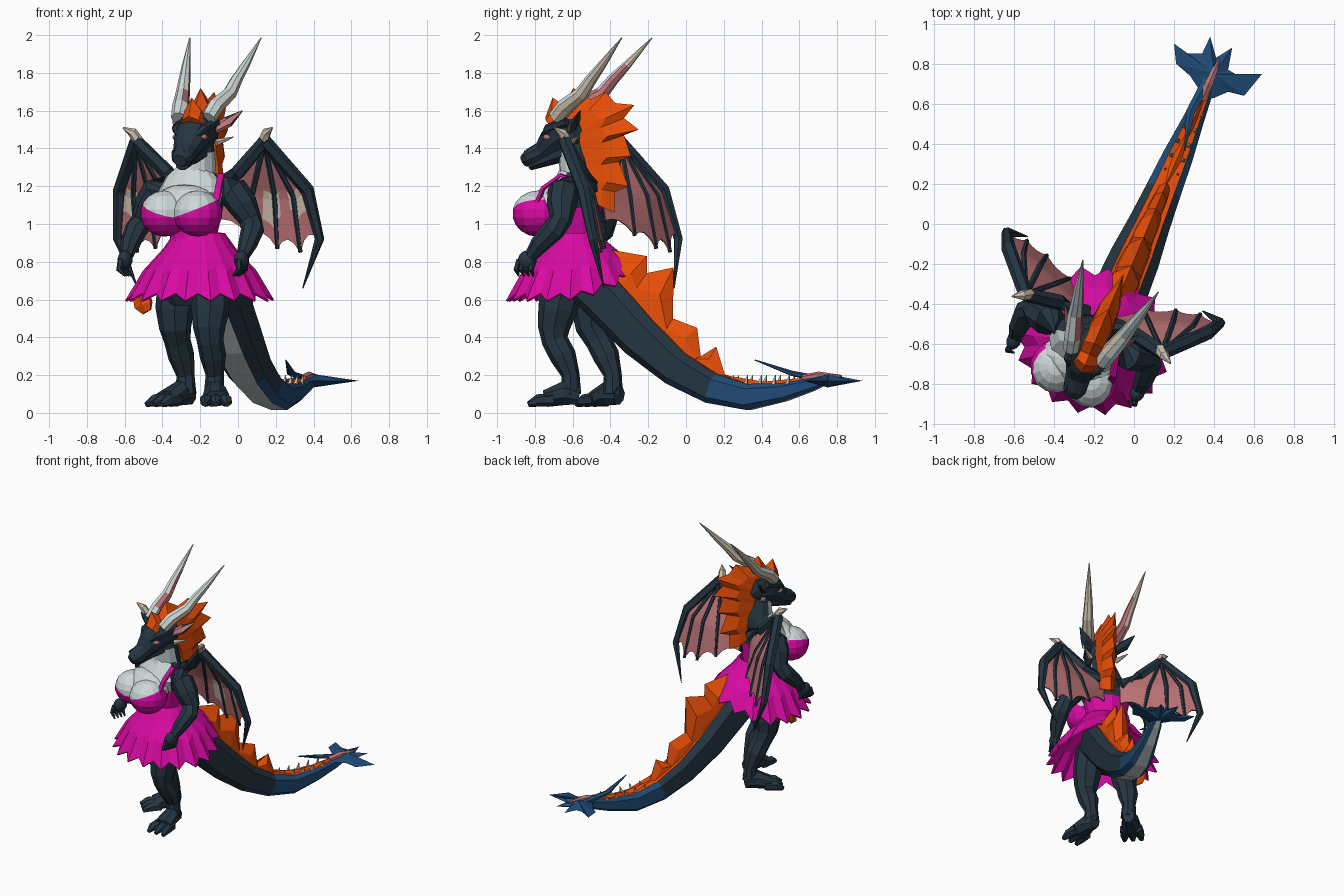
import bpy, bmesh, math
from mathutils import Vector, Matrix

if "Cube" in bpy.data.objects:
    bpy.data.objects.remove(bpy.data.objects["Cube"])

ORIGIN, TURN = (-.235, -.58, 0), math.radians(-23)
HEAD_X, TAIL_X = .03, .06


def material(name, red, green, blue):
    mat = bpy.data.materials.new(name)
    mat.use_nodes = True
    colour = (red, green, blue, 1)
    mat.diffuse_color = colour
    mat.node_tree.nodes["Principled BSDF"].inputs["Base Color"].default_value = colour
    return mat


NAVY = material("dark navy hide", .018, .036, .053)
BLUE = material("blue hide", .014, .07, .18)
PALE = material("pale belly", .62, .69, .69)
MAGENTA = material("magenta cloth", .68, .003, .36)
ORANGE = material("orange mane", .8, .075, .002)
PINK = material("pink membrane", .5, .17, .18)
CREAM = material("cream horn", .62, .53, .42)


def finish(name, bm, mats, rule=None, turned=True):
    """Turn a bmesh into a placed object; rule picks the material of each face."""
    bmesh.ops.recalc_face_normals(bm, faces=bm.faces)
    if rule:
        for face in bm.faces:
            face.material_index = rule(face.calc_center_median(), face.normal)
    mesh = bpy.data.meshes.new(name)
    bm.to_mesh(mesh)
    bm.free()
    for mat in mats:
        mesh.materials.append(mat)
    obj = bpy.data.objects.new(name, mesh)
    bpy.context.collection.objects.link(obj)
    if turned:
        obj.location, obj.rotation_euler = ORIGIN, (0, 0, TURN)
    return obj


def thicken(obj, thickness, material_shift=0):
    solid = obj.modifiers.new("thickness", "SOLIDIFY")
    solid.thickness, solid.offset = thickness, 0
    solid.material_offset = material_shift


def bridge(bm, rows, closed=True):
    count = len(rows[0])
    for low, high in zip(rows, rows[1:]):
        for i in range(count if closed else count - 1):
            j = (i + 1) % count
            bm.faces.new((low[i], low[j], high[j], high[i]))


def tube(name, path, mats, sides=8, rule=None, power=1):
    """Loft rings along points given as x, y, z, radius[, second radius]; low power squares them."""
    bm, rows = bmesh.new(), []
    spots = [Vector(p[:3]) for p in path]
    bend = lambda value: math.copysign(abs(value) ** power, value)
    for i, spot in enumerate(spots):
        along = (spots[min(i + 1, len(spots) - 1)] - spots[max(i - 1, 0)]).normalized()
        side = Vector((1, 0, 0)) if abs(along.x) < .8 else Vector((0, 1, 0))
        side = (side - along * side.dot(along)).normalized()
        other = along.cross(side)
        wide, deep = path[i][3], path[i][-1]
        angles = [math.tau * (k + .5) / sides for k in range(sides)]
        rows.append([bm.verts.new(spot + side * wide * bend(math.cos(a)) + other * deep * bend(math.sin(a)))
                     for a in angles])
    bridge(bm, rows)
    bm.faces.new(rows[0])
    bm.faces.new(rows[-1])
    finish(name, bm, mats, rule)


def flip(side, points, shift=0):
    return [(side * p[0] + shift, *p[1:]) for p in points]


def ball(name, centre, size, mats, rule=None, cut=None):
    bm = bmesh.new()
    place = Matrix.Translation(centre) @ Matrix.Diagonal((*size, 1))
    bmesh.ops.create_uvsphere(bm, u_segments=14, v_segments=9, radius=1, matrix=place)
    if cut:
        bmesh.ops.bisect_plane(bm, geom=bm.verts[:] + bm.edges[:] + bm.faces[:],
                               plane_co=cut[0], plane_no=cut[1])
    finish(name, bm, mats, rule)


def crest(name, outer, inner, x, start, end):
    """Jagged ridge with a thin outer edge and a thick root."""
    bm, rows = bmesh.new(), []
    for i, (tip, root) in enumerate(zip(outer, inner)):
        half = start + (end - start) * i / (len(outer) - 1)
        mid = [(a + b) / 2 for a, b in zip(tip, root)]
        section = [(-half, *root), (-half * .8, *mid), (0, *tip), (half * .8, *mid), (half, *root)]
        rows.append([bm.verts.new((x + sx, y, z)) for sx, y, z in section])
    bridge(bm, rows)
    bm.faces.new(rows[0])
    bm.faces.new(rows[-1])
    finish(name, bm, [ORANGE])


# Torso, bodice and neck
def torso_rule(centre, normal):
    if .84 < centre.z < 1.08:
        return 1
    return 2 if centre.z > 1.08 and normal.y < -.2 else 0


tube("torso", [(0, .03, .58, .15, .13), (0, .02, .68, .2, .18), (0, .01, .84, .16, .15),
               (0, 0, .93, .125, .13), (0, 0, 1.08, .16, .13), (0, -.02, 1.16, .19, .14),
               (0, .01, 1.23, .16, .11), (.01, .02, 1.29, .1, .1)],
     [NAVY, MAGENTA, PALE], 14, torso_rule)
tube("neck", [(0, .01, 1.18, .14, .12), (.01, .02, 1.28, .105), (HEAD_X, 0, 1.39, .085), (HEAD_X, 0, 1.48, .07)],
     [NAVY, PALE], 12, lambda c, n: int(n.y < .3 * n.x and c.z < 1.42))


def bodice_part(name, centre, size, slope):
    neckline = Vector((0, -.22, 1.045))
    upward = Vector((slope, -.2, 1)).normalized()
    ball(name, centre, size, [MAGENTA, PALE],
         lambda c, n: int((c - neckline).dot(upward) > 0), (neckline, upward))


bodice_part("chest", (0, -.12, 1.09), (.19, .125, .12), 0)
bodice_part("left_breast", (.1, -.18, 1.055), (.132, .135, .122), -.35)
bodice_part("right_breast", (-.09, -.18, 1.055), (.132, .135, .122), .35)
tube("shoulder_strap", [(.19, -.16, 1.08, .024, .012), (.19, -.11, 1.19, .024, .012),
                        (.165, -.02, 1.26, .024, .012), (.15, .1, 1.2, .024, .012)], [MAGENTA], 4)

# Pleated skirt, lifted over the tail
bm, rows = bmesh.new(), []
PLEATS = 18
for z, radius, fold in ((.95, .13, 0), (.87, .185, .006), (.76, .285, .014), (.61, .37, .024)):
    row = []
    for k in range(PLEATS * 2):
        a = math.pi * k / PLEATS
        r = radius + fold * (-1) ** k
        lift = .35 * (.95 - z) * max(0, math.sin(a)) ** 3 - fold * .8 * (-1) ** k
        row.append(bm.verts.new((.03 + r * math.cos(a), .01 + r * .92 * math.sin(a), z + lift)))
    rows.append(row)
bridge(bm, rows)
thicken(finish("skirt", bm, [MAGENTA]), .012)
tube("skirt_ribbon", [(-.27, -.08, .64, .05, .03), (-.25, -.09, .57, .055, .03), (-.23, -.09, .535, .03, .01)],
     [ORANGE], 6)

# Legs, feet, arms and hands; the left foot steps forward
for s, label, step in ((1, "left", -.06), (-1, "right", .085)):
    tube(label + "_leg", flip(s, [(.1, step * .4, .72, .11), (.122, step * .6 - .02, .55, .102, .105),
                                  (.122, step * .8 - .03, .45, .085), (.125, step - .01, .38, .07),
                                  (.122, step + .035, .3, .07), (.115, step + .075, .2, .048),
                                  (.112, step + .075, .1, .055)]), [NAVY])
    turn = s * math.radians(24)
    heading = Vector((math.sin(turn), -math.cos(turn), 0))
    across = Vector((heading.y, -heading.x, 0))
    heel = Vector((s * .108, step + .1, 0))

    def foot_point(forward, sideways, z):
        p = heel + heading * forward + across * sideways
        return p.x, p.y, z

    tube(label + "_foot", [(*foot_point(-.02, 0, .09), .04, .05), (*foot_point(.06, 0, .105), .06, .068),
                           (*foot_point(.16, 0, .075), .078, .045)], [NAVY])
    for toe in (-1, 0, 1):
        tube(label + "_toe", [(*foot_point(.12, toe * .045, .07), .037), (*foot_point(.2, toe * .055, .065), .033),
                              (*foot_point(.25, toe * .06, .045), .014)], [NAVY], 6)
    tube(label + "_arm", flip(s, [(.15, .02, 1.2, .06), (.22, .02, 1.17, .085), (.27, .03, 1.1, .08),
                                  (.31, .04, 1.02, .06), (.335, .01, .97, .062), (.34, -.07, .89, .05),
                                  (.335, -.12, .83, .035)]), [NAVY])
    ball(label + "_palm", (s * .335, -.14, .81), (.037, .052, .05), [NAVY])
    for finger in range(4):
        y = -.185 + finger * .028
        tube(label + "_finger", flip(s, [(.34, y, .81, .018), (.345, y - .015, .76, .016),
                                         (.31, y - .015, .725, .005)]), [NAVY], 5)

# Head
tube("skull", [(HEAD_X, .09, 1.46, .05), (HEAD_X, .04, 1.485, .1), (HEAD_X, -.06, 1.48, .108),
               (HEAD_X, -.12, 1.435, .09, .085), (HEAD_X, -.18, 1.38, .066, .06),
               (HEAD_X + .01, -.25, 1.35, .06, .05), (HEAD_X + .01, -.285, 1.335, .038, .032)], [NAVY], 10)
tube("lower_jaw", [(HEAD_X, -.04, 1.38, .075, .05), (HEAD_X, -.14, 1.345, .055, .035),
                   (HEAD_X + .01, -.25, 1.308, .036, .025)], [NAVY], 8)
for s, label in ((1, "left"), (-1, "right")):
    def head_part(part, points, mats, sides=6, rule=None):
        tube(label + part, flip(s, points, HEAD_X), mats, sides, rule)

    def horn_rule(centre, normal):
        if s < 0 and 1.62 < centre.z < 1.86 and normal.x > 0 and normal.y > -.3:
            return 2
        return int(normal.y < -.3)

    head_part("_horn", [(.085, -.07, 1.56, .042), (.1, -.01, 1.62, .046), (.135, .1, 1.69, .038),
                        (.15, .16, 1.765, .031), (.17, .23, 1.84, .023), (.205, .36, 1.985, .003)],
              [CREAM, PALE, PINK], 8, horn_rule)
    head_part("_brow", [(.035, -.17, 1.45, .012), (.08, -.12, 1.505, .024), (.1, 0, 1.54, .025)], [NAVY])
    head_part("_ear", [(.08, .02, 1.5, .03, .02), (.14, .06, 1.54, .04, .02), (.2, .12, 1.6, .003)],
              [NAVY, PINK], 6, lambda c, n: int(n.y < -.5))
    head_part("_cheek_spike", [(.09, .02, 1.43, .02), (.16, .09, 1.46, .003)], [CREAM])
    head_part("_nostril", [(.035, -.23, 1.385, .018), (.03, -.27, 1.375, .014)], [NAVY])
    ball(label + "_eye", (HEAD_X + s * .08, -.118, 1.46), (.018, .026, .016), [PINK])

# Mane along the head and neck
crest("mane", [(-.16, 1.57), (-.12, 1.67), (-.06, 1.63), (0, 1.72), (.1, 1.66), (.185, 1.7), (.24, 1.64),
               (.35, 1.63), (.29, 1.56), (.375, 1.5), (.29, 1.47), (.33, 1.36), (.26, 1.33), (.315, 1.2),
               (.24, 1.17), (.235, 1.06)],
      [(-.12, 1.53), (-.09, 1.53), (-.06, 1.53), (-.02, 1.53), (.02, 1.52), (.04, 1.51), (.05, 1.5),
       (.06, 1.49), (.06, 1.46), (.06, 1.43), (.07, 1.39), (.09, 1.34), (.1, 1.3), (.11, 1.24),
       (.12, 1.2), (.13, 1.12)], HEAD_X + .01, .06, .06)


# Wings
def along_finger(points, u):
    u = min(max(u, 0), .9999) * 2
    i = int(u)
    return Vector(points[i]).lerp(Vector(points[i + 1]), u - i)


def patch_rule(centre, normal):
    spots = ((.48, 1.1, .04), (.34, 1.08, .05))
    return int(any(math.hypot(abs(centre.x) - x, (centre.z - z) * .6) < size for x, z, size in spots))


WRIST, ROOT = (.37, .09, 1.44), (.06, .12, 1.18)
FINGERS = [[WRIST, (.54, .27, 1.18), (.58, .34, .92)], [WRIST, (.46, .27, 1.15), (.47, .34, .85)],
           [WRIST, (.36, .25, 1.15), (.35, .31, .87)], [WRIST, (.25, .2, 1.15), (.2, .25, .94)],
           [WRIST, ROOT, (.06, .14, 1.02)]]
for s, label in ((1, "left"), (-1, "right")):
    bm = bmesh.new()
    for first, second in zip(FINGERS, FINGERS[1:]):
        rows = []
        for t in (0, .25, .5, .75, 1):
            reach = 1 - .4 * t * (1 - t)
            line = [along_finger(first, u / 12 * reach).lerp(along_finger(second, u / 12 * reach), t)
                    for u in range(1, 13)]
            rows.append([bm.verts.new((s * p.x, p.y, p.z)) for p in line])
        bridge(bm, rows, closed=False)
    bmesh.ops.remove_doubles(bm, verts=bm.verts, dist=.0005)
    membrane = finish(label + "_wing_membrane", bm, [PINK, CREAM, PINK, PINK], patch_rule)
    if sum(face.normal.y for face in membrane.data.polygons) > 0:
        membrane.data.flip_normals()
    thicken(membrane, .008, 2)
    tube(label + "_wing_arm", flip(s, [(*ROOT, .05), (.2, .12, 1.27, .04), (*WRIST, .035)]), [NAVY], 6)
    for number, finger in enumerate(FINGERS[:4]):
        thick = .036 if number == 0 else .016
        bones = [(*p, thick * size) for p, size in zip(finger, (1, 1, .7))]
        if number == 0:
            bones.append((.475, .36, .66, .003))
        tube(label + "_wing_finger", flip(s, bones), [NAVY], 6)
    tube(label + "_wing_thumb", flip(s, [(.355, .1, 1.43, .03), (.385, .08, 1.485, .026), (.43, .055, 1.51, .004)]),
         [CREAM], 6)


# Tail with belly, ridge, spikes and end fin
def tail_rule(centre, normal):
    if abs(normal.x) < .45 and centre.y > .15:
        return 2 if normal.z < 0 else 3
    return int(centre.y > .9 or (centre.y > .6 and normal.z < -.1))


spine = [(.06, .74, .13), (.22, .6, .13), (.42, .4, .12), (.62, .235, .1), (.82, .13, .085),
         (1.02, .085, .072), (1.22, .11, .05), (1.38, .15, .035), (1.46, .17, .02)]
tube("tail", [(TAIL_X, y, z, r * 1.1, r) for y, z, r in spine], [NAVY, BLUE, PALE, ORANGE], 8, tail_rule, .55)
crest("tail_ridge", [(.18, .87), (.43, .83), (.43, .74), (.585, .77), (.58, .5), (.72, .45), (.74, .3),
                     (.83, .35), (.88, .2), (1.1, .165), (1.38, .19)],
      [(.12, .78), (.3, .64), (.36, .58), (.47, .48), (.55, .39), (.62, .34), (.7, .27), (.77, .22),
       (.85, .17), (1.1, .12), (1.38, .16)], TAIL_X, .09, .018)
for k in range(5):
    y = .93 + k * .08
    for s in (-1, 1):
        tube("tail_spike", [(TAIL_X + s * .03, y, .14, .017), (TAIL_X + s * .035, y + .015, .2, .002)], [CREAM], 4)

bm = bmesh.new()
outline = [(.36, .62), (.28, .74), (.21, .8), (.2, .9), (.27, .85), (.34, .85), (.38, .935), (.41, .83),
           (.49, .88), (.47, .77), (.52, .74), (.64, .75), (.55, .64), (.47, .66), (.4, .63)]
rim = [bm.verts.new((x, y, .17)) for x, y in outline]
for height in (.135, .205):
    middle = bm.verts.new((.4, .75, height))
    for i, vert in enumerate(rim):
        bm.faces.new((rim[i - 1], vert, middle))
finish("tail_fin", bm, [BLUE], turned=False)
tube("tail_fin_ridge", [(TAIL_X, 1.33, .18, .022), (TAIL_X, 1.42, .195, .024), (TAIL_X, 1.55, .195, .006)],
     [PINK], 6)
tube("tail_blade", [(TAIL_X - .01, 1.46, .17, .03, .02), (TAIL_X - .03, 1.25, .21, .025, .014),
                    (TAIL_X + .02, 1.06, .28, .003)], [BLUE], 6)
